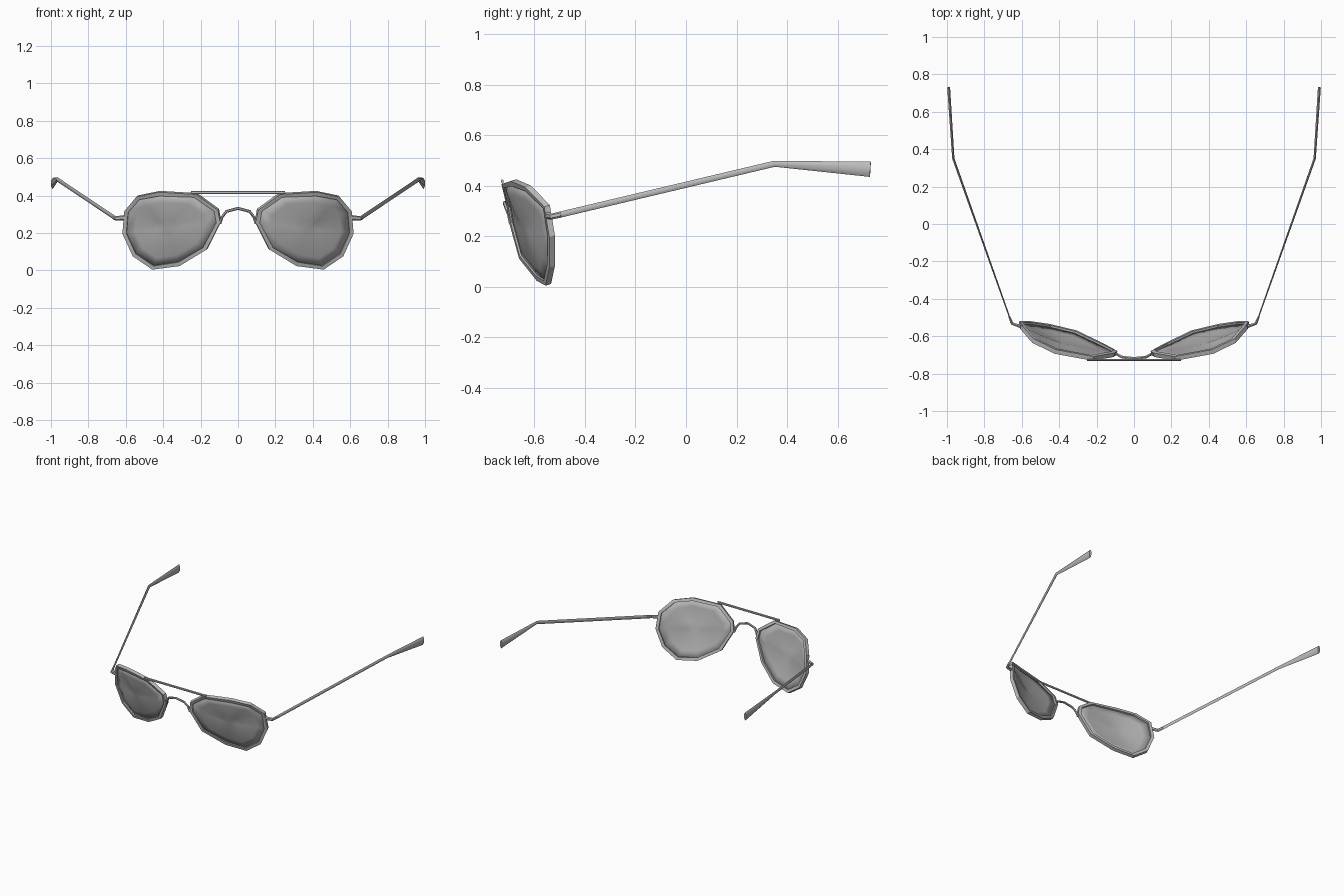
import bpy, bmesh, math
from mathutils import Vector

if "Cube" in bpy.data.objects:
    bpy.data.objects.remove(bpy.data.objects["Cube"])


def make_material(name, value):
    mat = bpy.data.materials.new(name)
    mat.use_nodes = True
    colour = (value, value, value, 1)
    mat.diffuse_color = colour
    mat.node_tree.nodes["Principled BSDF"].inputs["Base Color"].default_value = colour
    return mat


METAL = make_material("grey metal", 0.5)
GLASS = make_material("grey lens", 0.45)


def finish(name, bm, mat, mirror=True, angle=40):
    bmesh.ops.recalc_face_normals(bm, faces=bm.faces)
    mesh = bpy.data.meshes.new(name)
    bm.to_mesh(mesh)
    bm.free()
    mesh.materials.append(mat)
    obj = bpy.data.objects.new(name, mesh)
    bpy.context.collection.objects.link(obj)
    bpy.ops.object.select_all(action="DESELECT")
    obj.select_set(True)
    bpy.context.view_layer.objects.active = obj
    bpy.ops.object.shade_smooth_by_angle(angle=math.radians(angle))
    if mirror:
        obj.modifiers.new("Mirror", "MIRROR").use_mirror_merge = False
    return obj


def skin(bm, rings, loop=False):
    """Join neighbouring rings of vertices with quads."""
    pairs = list(zip(rings, rings[1:]))
    if loop:
        pairs.append((rings[-1], rings[0]))
    for a, b in pairs:
        for i in range(len(a)):
            j = (i + 1) % len(a)
            bm.faces.new((a[i], a[j], b[j], b[i]))


def rod(name, stations, mirror=True, sides=6):
    """Loft a polygon along stations of (point, half width, half height)."""
    bm = bmesh.new()
    points = [Vector(s[0]) for s in stations]
    rings = []
    for i, (_, width, height) in enumerate(stations):
        tangent = (points[min(i + 1, len(points) - 1)] - points[max(i - 1, 0)]).normalized()
        side = tangent.cross(Vector((0, 0, 1))).normalized()
        up = side.cross(tangent)
        ring = []
        for k in range(sides):
            a = math.pi / 2 + math.tau * k / sides
            ring.append(bm.verts.new(points[i] + side * width * math.cos(a) + up * height * math.sin(a)))
        rings.append(ring)
    skin(bm, rings)
    bm.faces.new(rings[0])
    bm.faces.new(rings[-1])
    return finish(name, bm, METAL, mirror)


# Outline of one eye, wrapped back towards the temple and the cheek
outline = [Vector(p) for p in (
    (0.615, -0.53, 0.20), (0.605, -0.55, 0.32), (0.54, -0.625, 0.397),
    (0.42, -0.683, 0.422), (0.22, -0.72, 0.41), (0.105, -0.70, 0.326),
    (0.092, -0.69, 0.26), (0.165, -0.65, 0.115), (0.31, -0.58, 0.027),
    (0.455, -0.545, 0.008), (0.56, -0.53, 0.08))]
centre = sum(outline, Vector()) / len(outline)
front = Vector((0.3, -1, -0.33)).normalized()


def outward(p):
    d = p - centre
    return (d - front * d.dot(front)).normalized()


# Rims: rectangular section swept round the outline
bm = bmesh.new()
rings = []
for p in outline:
    o = outward(p)
    rings.append([bm.verts.new(p + o * a + front * b)
                  for a, b in ((0, -0.012), (0, 0.012), (-0.022, 0.012), (-0.022, -0.012))])
skin(bm, rings, loop=True)
finish("rims", bm, METAL, angle=25)

# Lenses: shallow domes set inside the rims
bm = bmesh.new()
rings = []
for t in (1, 0.75, 0.5, 0.25):
    ring = []
    for p in outline:
        edge = p - outward(p) * 0.012
        ring.append(bm.verts.new(centre.lerp(edge, t) + front * 0.025 * (1 - t * t)))
    rings.append(ring)
skin(bm, rings)
tip = bm.verts.new(centre + front * 0.025)
for i, v in enumerate(rings[-1]):
    bm.faces.new((v, rings[-1][(i + 1) % len(outline)], tip))
lens = finish("lenses", bm, GLASS, angle=60)
thickness = lens.modifiers.new("Thickness", "SOLIDIFY")
thickness.thickness = 0.005
thickness.offset = 0

# Brow bar across the top of both rims
rod("brow_bar", [((x, -0.727, 0.417), 0.006, 0.009) for x in (-0.25, 0.25)], mirror=False)

# Arched nose bridge
half = [((0.096, -0.693, 0.25), 0.008, 0.008),
        ((0.085, -0.70, 0.285), 0.008, 0.008),
        ((0.062, -0.712, 0.316), 0.008, 0.008)]
other = [((-x, y, z), w, h) for (x, y, z), w, h in reversed(half)]
rod("nose_bridge", half + [((0, -0.718, 0.332), 0.008, 0.008)] + other, mirror=False)

# Hinges from the rims to the temples
rod("hinges", [((0.602, -0.55, 0.283), 0.009, 0.014),
               ((0.652, -0.532, 0.278), 0.009, 0.012),
               ((0.667, -0.495, 0.286), 0.006, 0.012)])

# Temples, bent down at the ear and flaring to the tips
rod("temples", [((0.663, -0.505, 0.284), 0.004, 0.012),
                ((0.966, 0.35, 0.487), 0.007, 0.012),
                ((0.991, 0.73, 0.465), 0.009, 0.03)])
